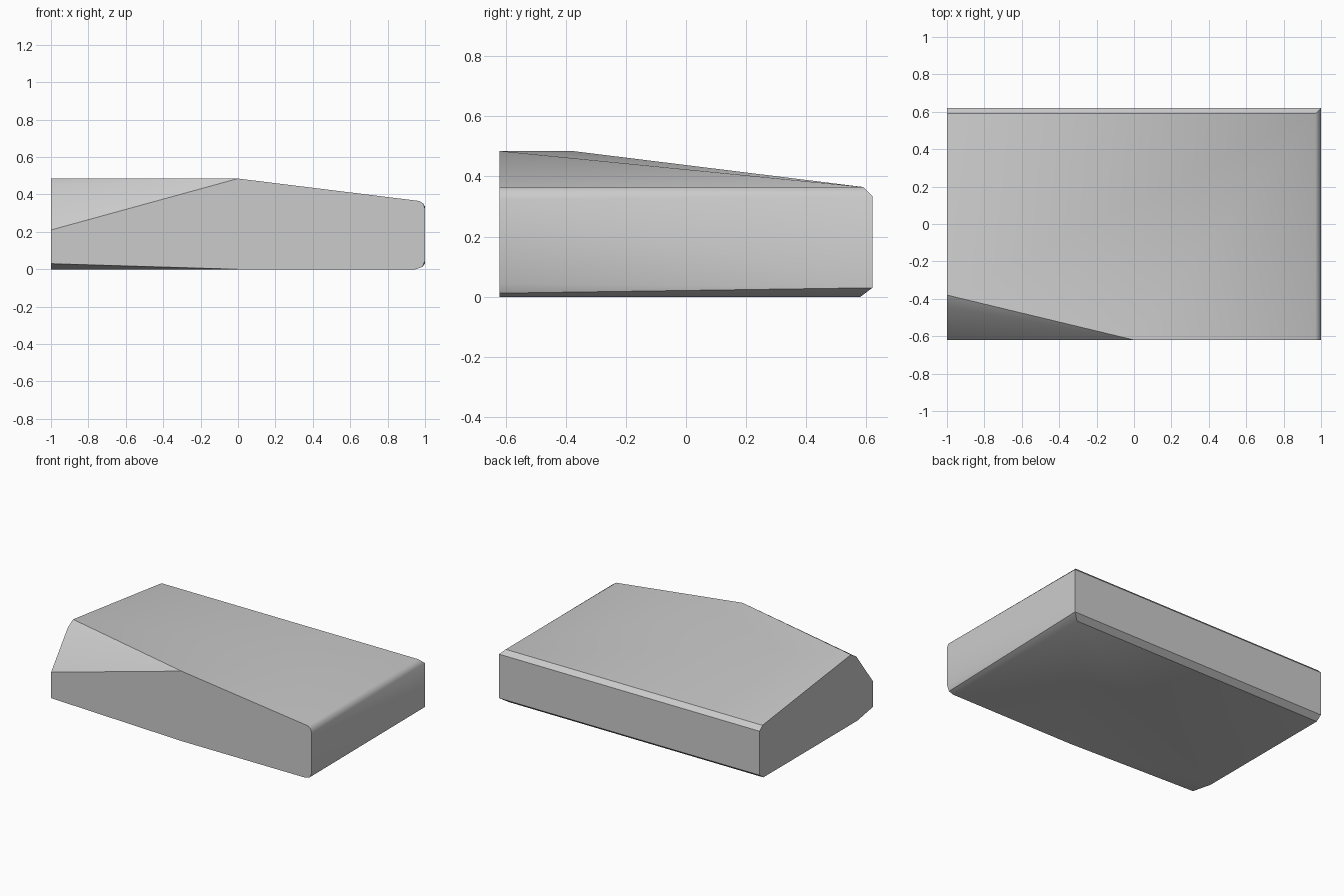
import bpy, bmesh, math

cube = bpy.data.objects.get("Cube")
if cube:
    bpy.data.objects.remove(cube, do_unlink=True)

# Plain grey stone
grey = bpy.data.materials.new("light_grey")
grey.use_nodes = True
colour = (0.6, 0.6, 0.6, 1)
grey.diffuse_color = colour
grey.node_tree.nodes["Principled BSDF"].inputs["Base Color"].default_value = colour

F, B = -0.62, 0.62   # front and back planes

# Cut end: (y, z) profile with the rounded ridge, chamfered back edge and lifted toe
cut_end = [(F, 0.21), (-0.44, 0.447), (-0.38, 0.485), (0.59, 0.365),
           (B, 0.335), (B, 0.03), (0.58, 0), (-0.45, 0), (F, 0.03)]
# Front face: (x, z) profile with the peak and rounded far edge
front_face = [(0, 0.485), (0.97, 0.365), (0.99, 0.352), (1, 0.322),
              (1, 0.045), (0.985, 0.012), (0.95, 0), (0, 0)]
# Chamfered back corner
back_corner = [(0.97, 0.59, 0.365), (1, B, 0.335), (1, B, 0.03), (0.95, 0.58, 0)]

points = [(-1, y, z) for y, z in cut_end]
points += [(x, F, z) for x, z in front_face] + back_corner

# Wrap the profiles in one convex solid
bm = bmesh.new()
for p in points:
    bm.verts.new(p)
bmesh.ops.convex_hull(bm, input=bm.verts[:])
bmesh.ops.dissolve_limit(bm, angle_limit=math.radians(0.3),
                         verts=bm.verts[:], edges=bm.edges[:])
bmesh.ops.recalc_face_normals(bm, faces=bm.faces[:])
mesh = bpy.data.meshes.new("sloped_block")
bm.to_mesh(mesh)
bm.free()
mesh.materials.append(grey)

block = bpy.data.objects.new("sloped_block", mesh)
bpy.context.collection.objects.link(block)
bpy.ops.object.select_all(action='DESELECT')
block.select_set(True)
bpy.context.view_layer.objects.active = block
bpy.ops.object.shade_smooth_by_angle(angle=math.radians(32))
